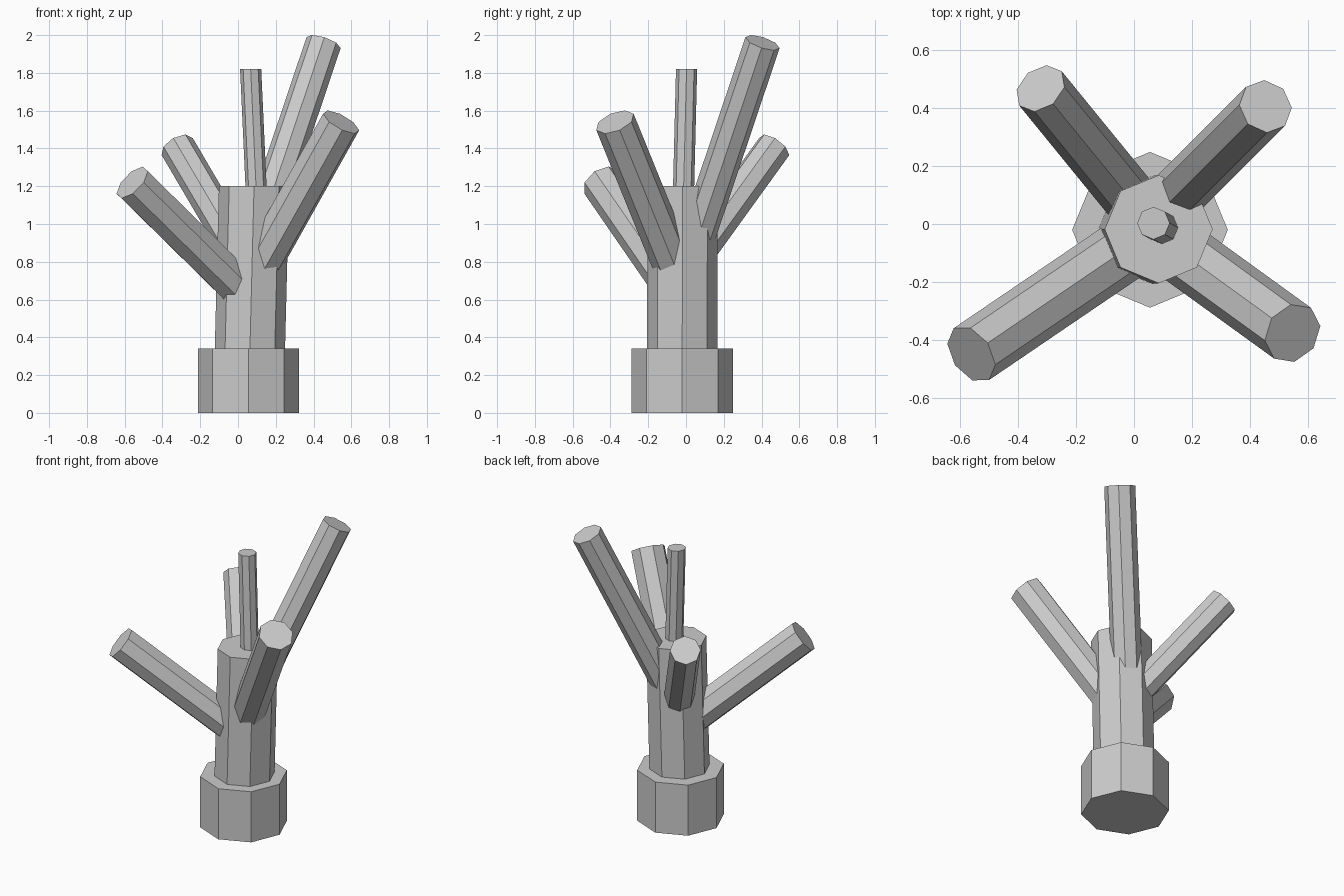
import bpy, bmesh
from mathutils import Vector, Matrix

if "Cube" in bpy.data.objects:
    bpy.data.objects.remove(bpy.data.objects["Cube"])


def limb(name, start, end, radius, level_ends=False):
    """Eight-sided limb; ends square to its axis, or level when level_ends is set."""
    a, b = Vector(start), Vector(end)
    axis = b - a
    rot = Matrix.Identity(3) if level_ends else axis.to_track_quat('Z', 'Y').to_matrix()
    bm = bmesh.new()
    bmesh.ops.create_cone(bm, cap_ends=True, segments=8,
                          radius1=radius, radius2=radius, depth=1)
    for v in bm.verts:
        centre = b if v.co.z > 0 else a
        v.co = centre + rot @ Vector((v.co.x, v.co.y, 0))
    bmesh.ops.recalc_face_normals(bm, faces=bm.faces)
    mesh = bpy.data.meshes.new(name)
    bm.to_mesh(mesh)
    bm.free()
    obj = bpy.data.objects.new(name, mesh)
    bpy.context.collection.objects.link(obj)
    return obj


# Base and slightly leaning trunk
limb("base", (0.055, -0.02, 0), (0.055, -0.02, 0.34), 0.268, True)
limb("trunk", (0.055, -0.021, 0.02), (0.085, -0.018, 1.2), 0.186, True)

# Thin shoot on top
limb("top_shoot", (0.1, -0.015, 1.1), (0.067, 0.003, 1.82), 0.056, True)

# Four side branches, from inside the trunk to their tips
limb("front_right_branch", (0.075, -0.035, 0.70), (0.546, -0.376, 1.54), 0.108)
limb("front_left_branch", (0.07, -0.02, 0.60), (-0.56, -0.448, 1.22), 0.108)
limb("back_right_branch", (0.08, 0.032, 0.85), (0.453, 0.405, 1.96), 0.095)
limb("back_left_branch", (0.075, -0.02, 0.735), (-0.322, 0.467, 1.41), 0.094)
